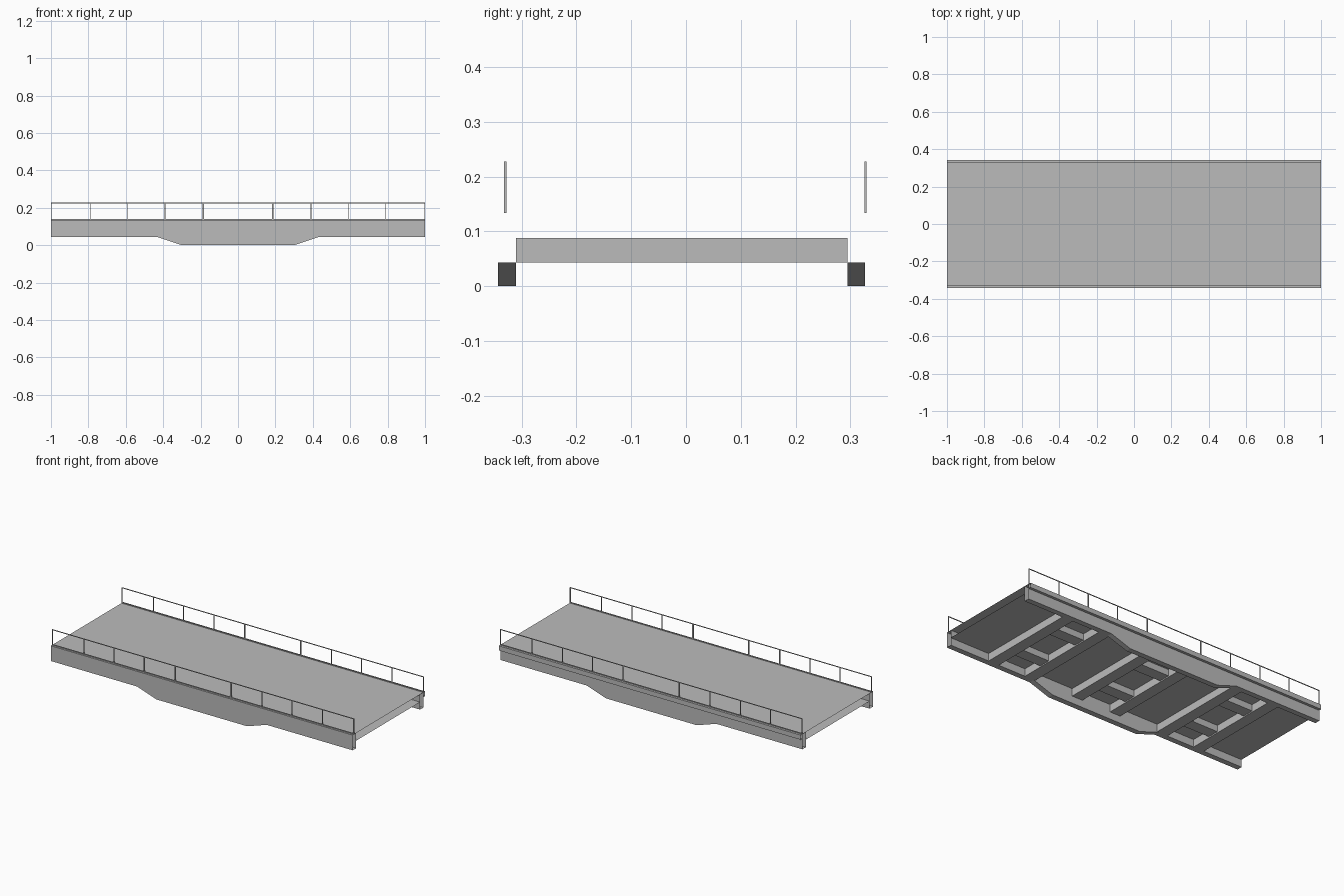
import bpy, bmesh

cube = bpy.data.objects.get("Cube")
if cube:
    bpy.data.objects.remove(cube, do_unlink=True)

grey = bpy.data.materials.new("concrete_grey")
grey.use_nodes = True
grey.diffuse_color = (0.5, 0.5, 0.5, 1)
grey.node_tree.nodes["Principled BSDF"].inputs["Base Color"].default_value = (0.5, 0.5, 0.5, 1)

HALF = 1.0
BACK, FRONT = 0.343, -0.343          # deck edges
IN_BACK, IN_FRONT = 0.295, -0.31     # inner girder faces
TOP, SOFFIT, LOW = 0.134, 0.088, 0.043


def finish(name, bm):
    mesh = bpy.data.meshes.new(name)
    bm.to_mesh(mesh)
    bm.free()
    mesh.materials.append(grey)
    obj = bpy.data.objects.new(name, mesh)
    bpy.context.collection.objects.link(obj)
    return obj


def add_box(bm, x, y, z):
    """Add a box from three (low, high) ranges."""
    verts = bmesh.ops.create_cube(bm, size=1)["verts"]
    for v in verts:
        for i, (a, b) in enumerate((x, y, z)):
            v.co[i] = a if v.co[i] < 0 else b


def sheet(name, section):
    """Sweep an open y-z section along the span."""
    bm = bmesh.new()
    rows = [[bm.verts.new((x, y, z)) for x in (-HALF, HALF)] for y, z in section]
    for a, b in zip(rows, rows[1:]):
        bm.faces.new((a[0], a[1], b[1], b[0]))
    return finish(name, bm)


# Deck surface with the overhanging back lip, and its underside (ends are open)
sheet("deck_top", [(FRONT, TOP), (BACK, TOP), (BACK, 0.106), (0.327, 0.106)])
sheet("deck_underside", [(IN_BACK, SOFFIT), (IN_FRONT, SOFFIT)])


# Deepened side girders, open at the ends
def girder(name, y0, y1):
    belly = [(-HALF, LOW), (-0.43, LOW), (-0.3, 0), (0.3, 0), (0.43, LOW), (HALF, LOW)]
    outline = belly + [(HALF, TOP), (-HALF, TOP)]
    bm = bmesh.new()
    near = [bm.verts.new((x, y0, z)) for x, z in outline]
    far = [bm.verts.new((x, y1, z)) for x, z in outline]
    bm.faces.new(near)
    bm.faces.new(far[::-1])
    for i in range(len(belly) - 1):
        bm.faces.new((near[i], far[i], far[i + 1], near[i + 1]))
    return finish(name, bm)


girder("front_girder", FRONT, IN_FRONT)
girder("back_girder", IN_BACK, 0.327)

# Three pairs of cross beams, each joined by two short stringers
beams, stringers = bmesh.new(), bmesh.new()
for left, right in ((-0.74, -0.42), (-0.165, 0.165), (0.42, 0.74)):
    for x in (left, right - 0.07):
        add_box(beams, (x, x + 0.07), (IN_FRONT, IN_BACK), (LOW, SOFFIT))
    for y in (-0.185, 0.1):
        add_box(stringers, (left + 0.07, right - 0.07), (y, y + 0.07), (0.05, SOFFIT))
finish("cross_beams", beams)
finish("stringers", stringers)

# Thin railings with a wider gap between the two middle posts
for name, y in (("front_railing", -0.33), ("back_railing", 0.328)):
    bm = bmesh.new()
    depth = (y - 0.002, y + 0.002)
    add_box(bm, (-HALF, HALF), depth, (0.224, 0.228))
    add_box(bm, (-HALF, HALF), depth, (TOP, 0.139))
    for side in (-1, 1):
        for x in (0.185, 0.39, 0.59, 0.79, HALF - 0.002):
            w = 0.004 if x < 0.2 else 0.002
            add_box(bm, (side * x - w, side * x + w), depth, (TOP, 0.226))
    finish(name, bm)
